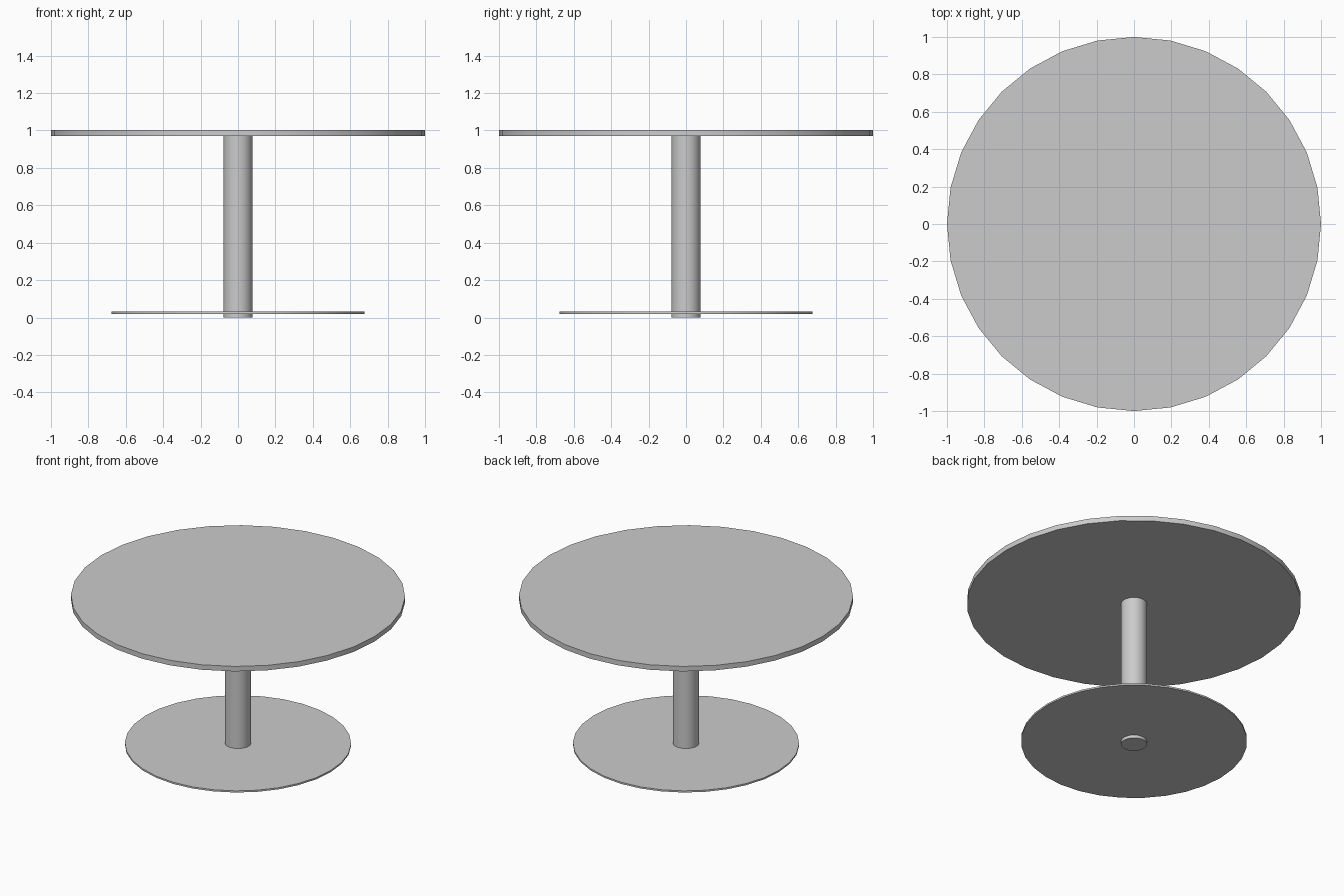
import bpy
import math

if "Cube" in bpy.data.objects:
    bpy.data.objects.remove(bpy.data.objects["Cube"])


def disc(name, radius, z_low, z_high):
    """Upright 32-sided cylinder between two heights."""
    bpy.ops.mesh.primitive_cylinder_add(
        vertices=32, radius=radius, depth=z_high - z_low,
        location=(0, 0, (z_low + z_high) / 2))
    obj = bpy.context.object
    obj.name = name
    bpy.ops.object.shade_smooth_by_angle(angle=math.radians(30))
    return obj


# Round top, central column, and thin foot plate just above the column's end
disc("table_top", 1.0, 0.97, 1.003)
disc("column", 0.078, 0.0, 0.97)
disc("base_plate", 0.677, 0.02, 0.031)
